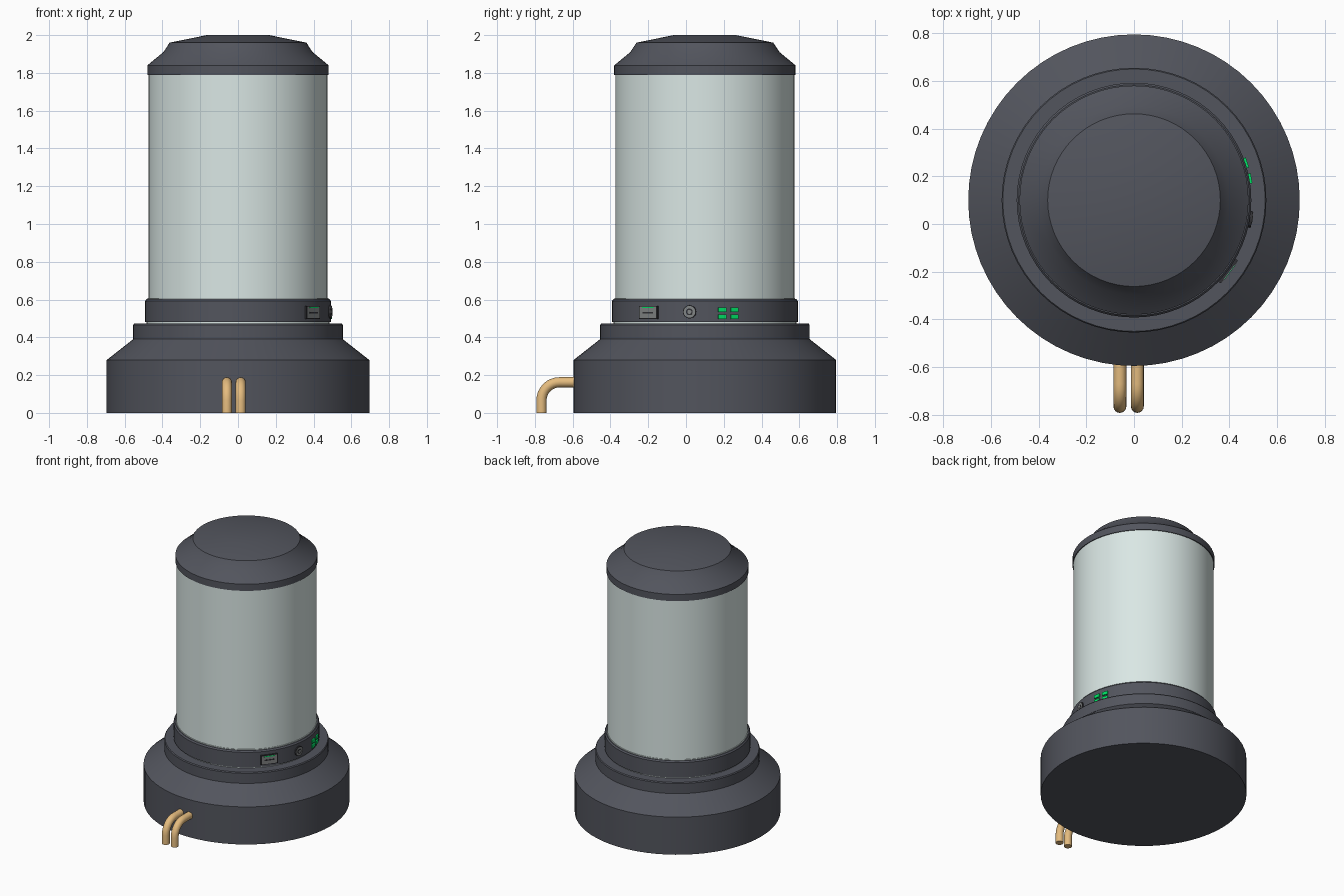
import bpy, bmesh, math
from mathutils import Matrix, Vector

if "Cube" in bpy.data.objects:
    bpy.data.objects.remove(bpy.data.objects["Cube"])

AXIS_Y = 0.10      # the tank axis sits slightly behind the origin
RING_R = 0.49


def material(name, rgb):
    m = bpy.data.materials.new(name)
    m.diffuse_color = (*rgb, 1)
    m.use_nodes = True
    m.node_tree.nodes["Principled BSDF"].inputs["Base Color"].default_value = m.diffuse_color
    return m


dark = material("dark_metal", (0.085, 0.09, 0.11))
glass = material("pale_glass", (0.70, 0.80, 0.78))
copper = material("copper", (0.78, 0.50, 0.21))
green = material("green_light", (0.0, 0.75, 0.13))
grey = material("port_grey", (0.22, 0.23, 0.23))
black = material("port_black", (0.03, 0.03, 0.035))


def finish(name, bm, mat):
    bmesh.ops.recalc_face_normals(bm, faces=bm.faces)
    mesh = bpy.data.meshes.new(name)
    bm.to_mesh(mesh)
    bm.free()
    mesh.materials.append(mat)
    ob = bpy.data.objects.new(name, mesh)
    bpy.context.collection.objects.link(ob)
    bpy.ops.object.select_all(action='DESELECT')
    ob.select_set(True)
    bpy.context.view_layer.objects.active = ob
    bpy.ops.object.shade_smooth_by_angle(angle=math.radians(30))
    return ob


def lathe(name, profile, mat, n=64):
    """Revolve (radius, z) points about the tank axis and cap both ends."""
    bm = bmesh.new()
    rings = []
    for r, z in profile:
        rings.append([bm.verts.new((r * math.cos(2 * math.pi * i / n),
                                    AXIS_Y + r * math.sin(2 * math.pi * i / n), z))
                      for i in range(n)])
    for a, b in zip(rings, rings[1:]):
        for i in range(n):
            j = (i + 1) % n
            bm.faces.new((a[i], a[j], b[j], b[i]))
    bm.faces.new(rings[0])
    bm.faces.new(rings[-1])
    return finish(name, bm, mat)


def on_ring(angle, z, offset=0.0):
    """Frame on the collar: local x points outward, y along the rim."""
    return (Matrix.Translation((0, AXIS_Y, z))
            @ Matrix.Rotation(math.radians(angle), 4, 'Z')
            @ Matrix.Translation((RING_R + offset, 0, 0)))


def plate(name, frame, size, mat):
    bm = bmesh.new()
    bmesh.ops.create_cube(bm, size=1, matrix=frame @ Matrix.Diagonal((*size, 1)))
    return finish(name, bm, mat)


def disc(name, frame, radius, depth, mat):
    bm = bmesh.new()
    bmesh.ops.create_cone(bm, cap_ends=True, segments=24, radius1=radius,
                          radius2=radius, depth=depth,
                          matrix=frame @ Matrix.Rotation(math.pi / 2, 4, 'Y'))
    return finish(name, bm, mat)


# Body of the tank
lathe("base", [(0.695, 0), (0.695, 0.28), (0.555, 0.39), (0.555, 0.465),
               (0.55, 0.472)], dark)
lathe("lower_seal", [(0.484, 0.465), (0.484, 0.485)], glass)
lathe("collar", [(0.492, 0.48), (0.492, 0.592), (0.484, 0.602)], dark)
lathe("glass_cylinder", [(0.478, 0.595), (0.478, 0.607), (0.474, 0.607),
                         (0.474, 1.80)], glass)
lathe("cap", [(0.48, 1.79), (0.48, 1.84), (0.395, 1.91), (0.362, 1.96),
              (0.165, 2.0)], dark)

# Slot port: frame, recessed-looking face, slit and green tab
plate("port_frame", on_ring(-37, 0.532), (0.02, 0.12, 0.07), black)
plate("port_face", on_ring(-37, 0.532, 0.002), (0.02, 0.108, 0.06), grey)
plate("port_slit", on_ring(-37, 0.530, 0.004), (0.02, 0.07, 0.008), black)
plate("port_tab", on_ring(-37, 0.557, 0.004), (0.02, 0.075, 0.006), green)

# Round jack
for name, r, off, mat in (("jack_rim", 0.035, 0.0, black),
                          ("jack_ring", 0.031, 0.002, grey),
                          ("jack_hole", 0.018, 0.003, black),
                          ("jack_pin", 0.011, 0.004, grey)):
    disc(name, on_ring(-9.4, 0.535, off), r, 0.02, mat)

# Four status lights
for i, angle in enumerate((10.6, 18.4)):
    for j, z in enumerate((0.509, 0.545)):
        plate(f"status_light_{i}{j}", on_ring(angle, z, 0.001),
              (0.02, 0.043, 0.024), green)

# Two bent pipes, swept as tubes along an elbow path
PIPE_R, BEND = 0.027, 0.095
path = [(-0.50, 0.162)]
for k in range(9):
    a = math.pi / 2 * (1 + k / 8)
    path.append((-0.765 + BEND + BEND * math.cos(a),
                 0.162 - BEND + BEND * math.sin(a)))
path.append((-0.765, 0.0))
for label, x in (("left", -0.059), ("right", 0.014)):
    bm = bmesh.new()
    rings, n = [], 16
    for k, (y, z) in enumerate(path):
        p, q = path[max(k - 1, 0)], path[min(k + 1, len(path) - 1)]
        t = Vector((0, q[0] - p[0], q[1] - p[1])).normalized()
        if k >= len(path) - 2:
            t = Vector((0, 0, -1))
        elif k <= 1:
            t = Vector((0, -1, 0))
        u = Vector((1, 0, 0))
        v = t.cross(u)
        c = Vector((x, y, z))
        rings.append([bm.verts.new(c + PIPE_R * (u * math.cos(2 * math.pi * i / n)
                                                 + v * math.sin(2 * math.pi * i / n)))
                      for i in range(n)])
    for a, b in zip(rings, rings[1:]):
        for i in range(n):
            j = (i + 1) % n
            bm.faces.new((a[i], a[j], b[j], b[i]))
    bm.faces.new(rings[0])
    bm.faces.new(rings[-1])
    finish(f"{label}_pipe", bm, copper)
